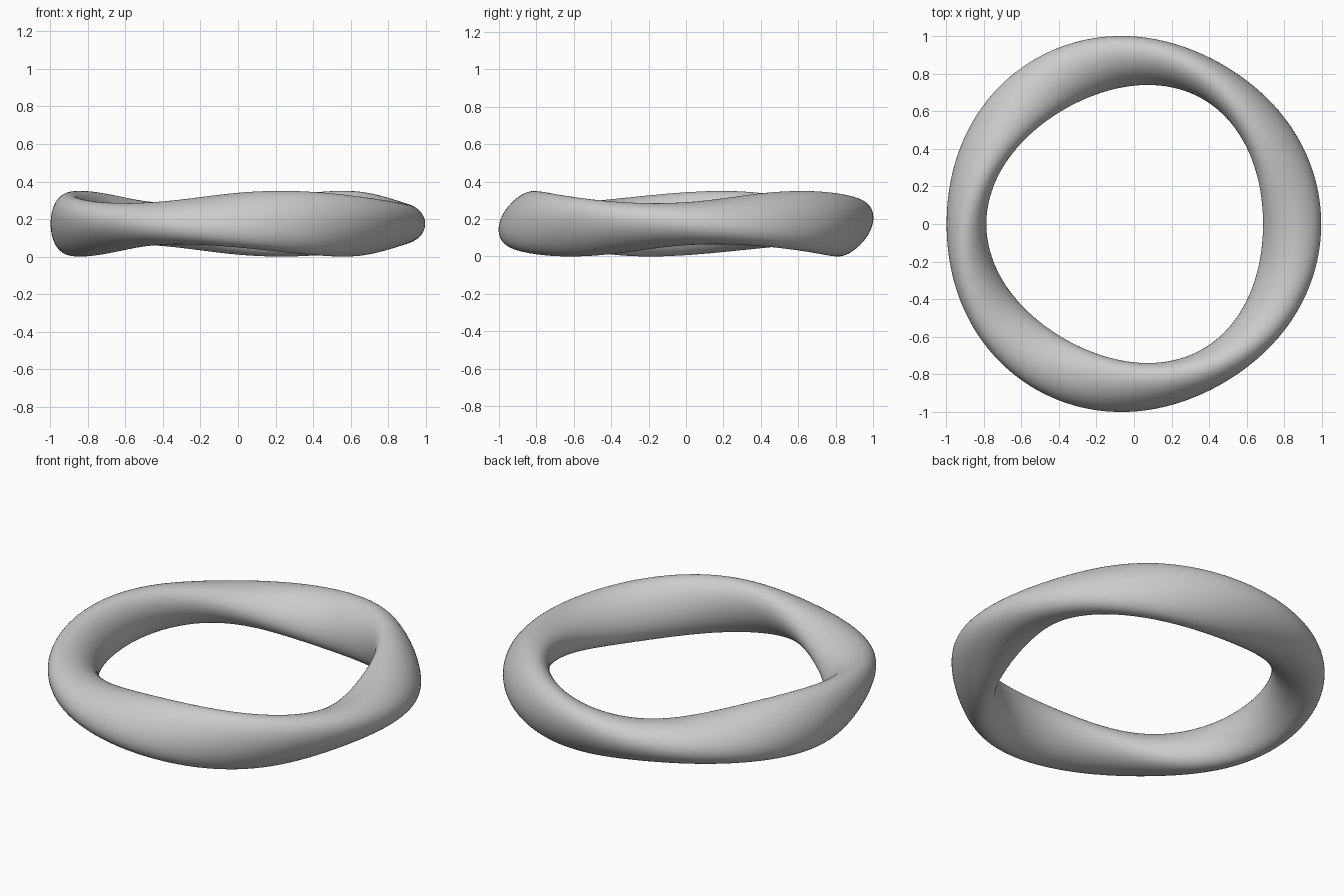
import bpy
import bmesh
from math import sin, cos, pi

cube = bpy.data.objects.get("Cube")
if cube:
    bpy.data.objects.remove(cube, do_unlink=True)

STEPS, SIDES = 192, 48        # around the ring, around the section
RADIUS = 0.868                # centre line of the ring
LONG, SHORT = 0.155, 0.106    # half axes of the oval section
STRETCH = 1.085               # slight vertical stretch
HALF_TWISTS = 3
CENTRE_X, CENTRE_Z = -0.018, 0.175


def section_point(theta, t):
    """Point t on the oval, turned by the twist at ring angle theta."""
    turn = -HALF_TWISTS * theta / 2
    u, v = LONG * cos(t), SHORT * sin(t)
    radial = u * cos(turn) - v * sin(turn)
    rise = u * sin(turn) + v * cos(turn)
    # the centre line sways gently with each half twist
    r = RADIUS + radial - 0.007 * cos(HALF_TWISTS * theta)
    z = CENTRE_Z + rise * STRETCH + 0.019 * sin(HALF_TWISTS * theta)
    return (CENTRE_X + r * cos(theta), r * sin(theta), z)


# Twisted ring: an oval swept round a circle with three half twists
bm = bmesh.new()
rings = [[bm.verts.new(section_point(2 * pi * i / STEPS, 2 * pi * j / SIDES))
          for j in range(SIDES)] for i in range(STEPS)]
# the last ring meets the first one half a turn round
rings.append(rings[0][SIDES // 2:] + rings[0][:SIDES // 2])
for a, b in zip(rings, rings[1:]):
    for j in range(SIDES):
        k = (j + 1) % SIDES
        bm.faces.new((a[j], b[j], b[k], a[k]))
bmesh.ops.recalc_face_normals(bm, faces=bm.faces)
for face in bm.faces:
    face.smooth = True

mesh = bpy.data.meshes.new("twisted_ring")
bm.to_mesh(mesh)
bm.free()
ring = bpy.data.objects.new("twisted_ring", mesh)
bpy.context.collection.objects.link(ring)

# Plain grey
grey = bpy.data.materials.new("light_grey")
grey.use_nodes = True
colour = (0.6, 0.6, 0.6, 1)
grey.diffuse_color = colour
grey.node_tree.nodes["Principled BSDF"].inputs["Base Color"].default_value = colour
mesh.materials.append(grey)
